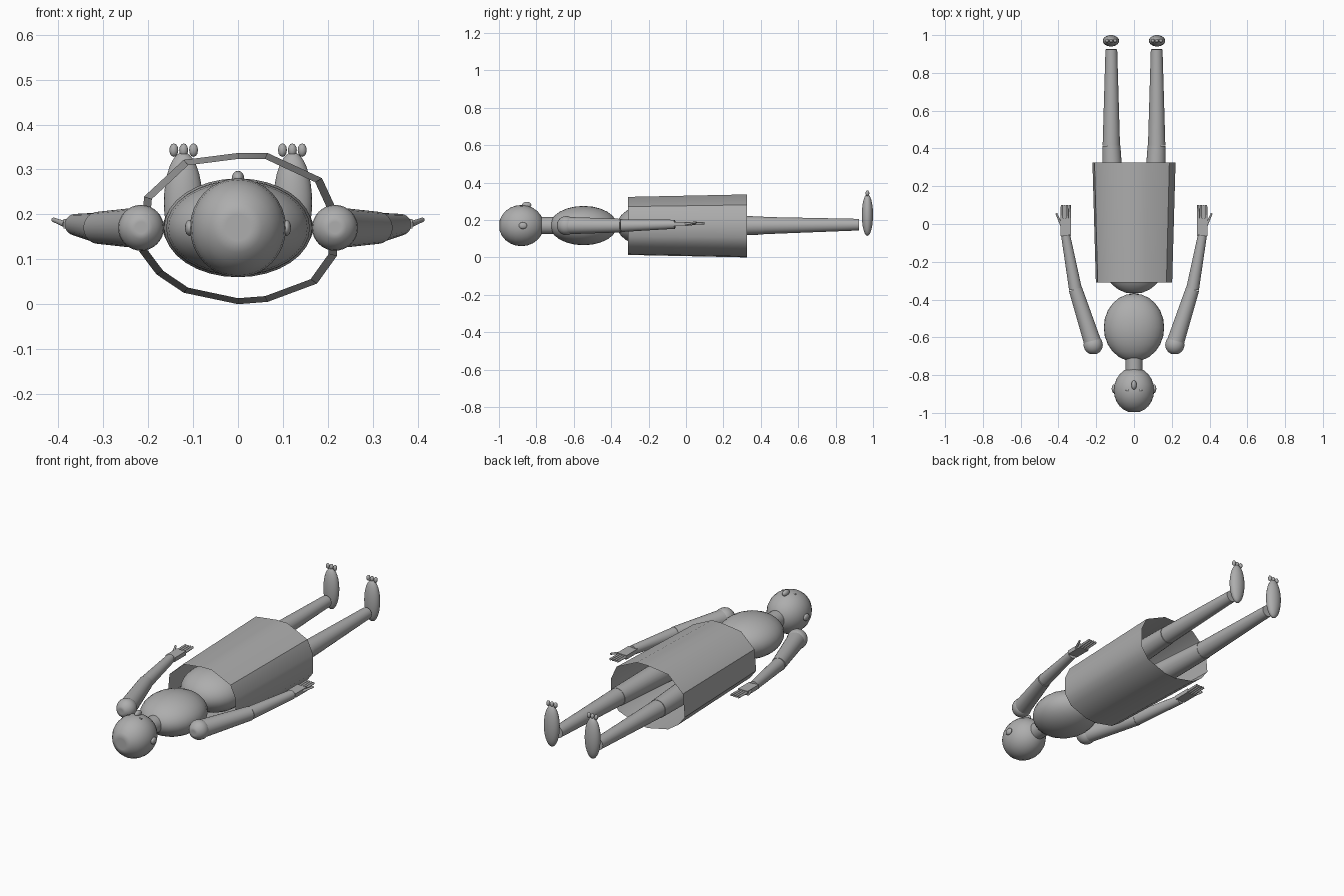
import bpy
import bmesh
import math
from mathutils import Matrix, Vector

default_cube = bpy.data.objects.get("Cube")
if default_cube:
    bpy.data.objects.remove(default_cube, do_unlink=True)

# Single plain grey for the whole figure
grey = bpy.data.materials.new("plain_grey")
grey.use_nodes = True
grey_value = (0.42, 0.42, 0.42, 1)
grey.diffuse_color = grey_value
grey.node_tree.nodes["Principled BSDF"].inputs["Base Color"].default_value = grey_value
AXIS_Z = 0.17


def finish(name, bm, sharp_edges=False):
    """Turn a bmesh into a shaded, coloured object."""
    mesh = bpy.data.meshes.new(name)
    bm.to_mesh(mesh)
    bm.free()
    obj = bpy.data.objects.new(name, mesh)
    bpy.context.collection.objects.link(obj)
    mesh.materials.append(grey)
    if sharp_edges:
        bpy.ops.object.select_all(action="DESELECT")
        obj.select_set(True)
        bpy.context.view_layer.objects.active = obj
        bpy.ops.object.shade_smooth_by_angle(angle=math.radians(40))
    else:
        mesh.shade_smooth()
    return obj


def ellipsoid(name, centre, radii, dimple=0.0, segments=32, rings=12):
    """Ellipsoid with its poles along y; the front pole can be pushed in."""
    bm = bmesh.new()
    bmesh.ops.create_uvsphere(bm, u_segments=segments, v_segments=rings, radius=1)
    bmesh.ops.rotate(bm, verts=bm.verts, matrix=Matrix.Rotation(math.pi / 2, 3, "X"))
    front_pole = min(bm.verts, key=lambda v: v.co.y)
    front_pole.co.y += dimple
    bmesh.ops.scale(bm, verts=bm.verts, vec=radii)
    bmesh.ops.translate(bm, verts=bm.verts, vec=centre)
    return finish(name, bm)


def tube(name, start, end, start_radius, end_radius, segments=24):
    """Tapered capped tube between two points."""
    start, end = Vector(start), Vector(end)
    direction = end - start
    bm = bmesh.new()
    bmesh.ops.create_cone(bm, cap_ends=True, segments=segments, radius1=start_radius,
                          radius2=end_radius, depth=direction.length)
    turn = direction.to_track_quat("Z", "Y").to_matrix().to_4x4()
    bm.transform(Matrix.Translation((start + end) / 2) @ turn)
    return finish(name, bm, sharp_edges=True)


# Head, neck and torso
ellipsoid("head", (0, -0.88, AXIS_Z), (0.107, 0.12, 0.11), dimple=0.16)
ellipsoid("nose", (0, -0.852, 0.28), (0.014, 0.025, 0.017), segments=16)
tube("neck", (0, -0.78, AXIS_Z), (0, -0.68, AXIS_Z), 0.045, 0.045)
ellipsoid("chest", (0, -0.548, AXIS_Z), (0.16, 0.18, 0.105))
ellipsoid("hips", (0, -0.2, AXIS_Z), (0.165, 0.17, 0.11))

# Skirt: open, slightly irregular flared tube
outline = [(0, -0.165), (0.06, -0.16), (0.16, -0.12), (0.2, -0.06), (0.2, 0.04),
           (0.17, 0.11), (0.06, 0.165), (0, 0.165), (-0.11, 0.15), (-0.19, 0.07),
           (-0.2, -0.05), (-0.165, -0.1), (-0.11, -0.14)]
bm = bmesh.new()
rings = []
for y, wide, tall in ((-0.31, 1.01, 0.94), (0.325, 1.1, 1.02)):
    rings.append([bm.verts.new((x * wide, y, 0.1683 + z * tall)) for x, z in outline])
for i in range(len(outline)):
    j = (i + 1) % len(outline)
    bm.faces.new((rings[0][i], rings[0][j], rings[1][j], rings[1][i]))
bmesh.ops.recalc_face_normals(bm, faces=bm.faces)
finish("skirt", bm, sharp_edges=True)

for side, label in ((1, "left"), (-1, "right")):
    # Ears and eyes
    ellipsoid(label + "_ear", (side * 0.108, -0.872, AXIS_Z), (0.01, 0.022, 0.018), segments=16)
    ellipsoid(label + "_eye", (side * 0.035, -0.88, 0.273), (0.009, 0.005, 0.004), segments=12)

    # Arm
    shoulder = (side * 0.218, -0.63, AXIS_Z)
    elbow = (side * 0.31, -0.345, AXIS_Z)
    wrist = (side * 0.362, -0.06, 0.177)
    ellipsoid(label + "_shoulder", (side * 0.216, -0.64, AXIS_Z),
              (0.051, 0.051, 0.051), dimple=0.16)
    tube(label + "_upper_arm", shoulder, elbow, 0.046, 0.036)
    tube(label + "_forearm", elbow, wrist, 0.034, 0.024)

    # Hand with four fingers and a thumb
    bm = bmesh.new()
    bmesh.ops.create_cube(bm, size=1)
    bmesh.ops.scale(bm, verts=bm.verts, vec=(0.056, 0.095, 0.022))
    bmesh.ops.translate(bm, verts=bm.verts, vec=(side * 0.361, -0.016, 0.179))
    finish(label + "_palm", bm, sharp_edges=True)
    for n in range(4):
        x = side * (0.34 + 0.014 * n)
        tube(f"{label}_finger_{n}", (x, 0.02, 0.18), (x, 0.1, 0.183), 0.007, 0.006, segments=10)
    tube(label + "_thumb", (side * 0.385, -0.005, 0.178), (side * 0.411, 0.056, 0.188),
         0.007, 0.005, segments=10)

    # Leg
    hip = (side * 0.1, -0.13, AXIS_Z)
    knee = (side * 0.12, 0.415, AXIS_Z)
    tube(label + "_thigh", hip, knee, 0.066, 0.048)
    tube(label + "_shin", knee, (side * 0.12, 0.925, 0.175), 0.046, 0.031)

    # Foot with three toes
    ellipsoid(label + "_foot", (side * 0.122, 0.97, 0.227), (0.043, 0.03, 0.112))
    for n in range(3):
        ellipsoid(f"{label}_toe_{n}", (side * (0.099 + 0.022 * n), 0.97, 0.343),
                  (0.01, 0.01, 0.015), segments=12)
